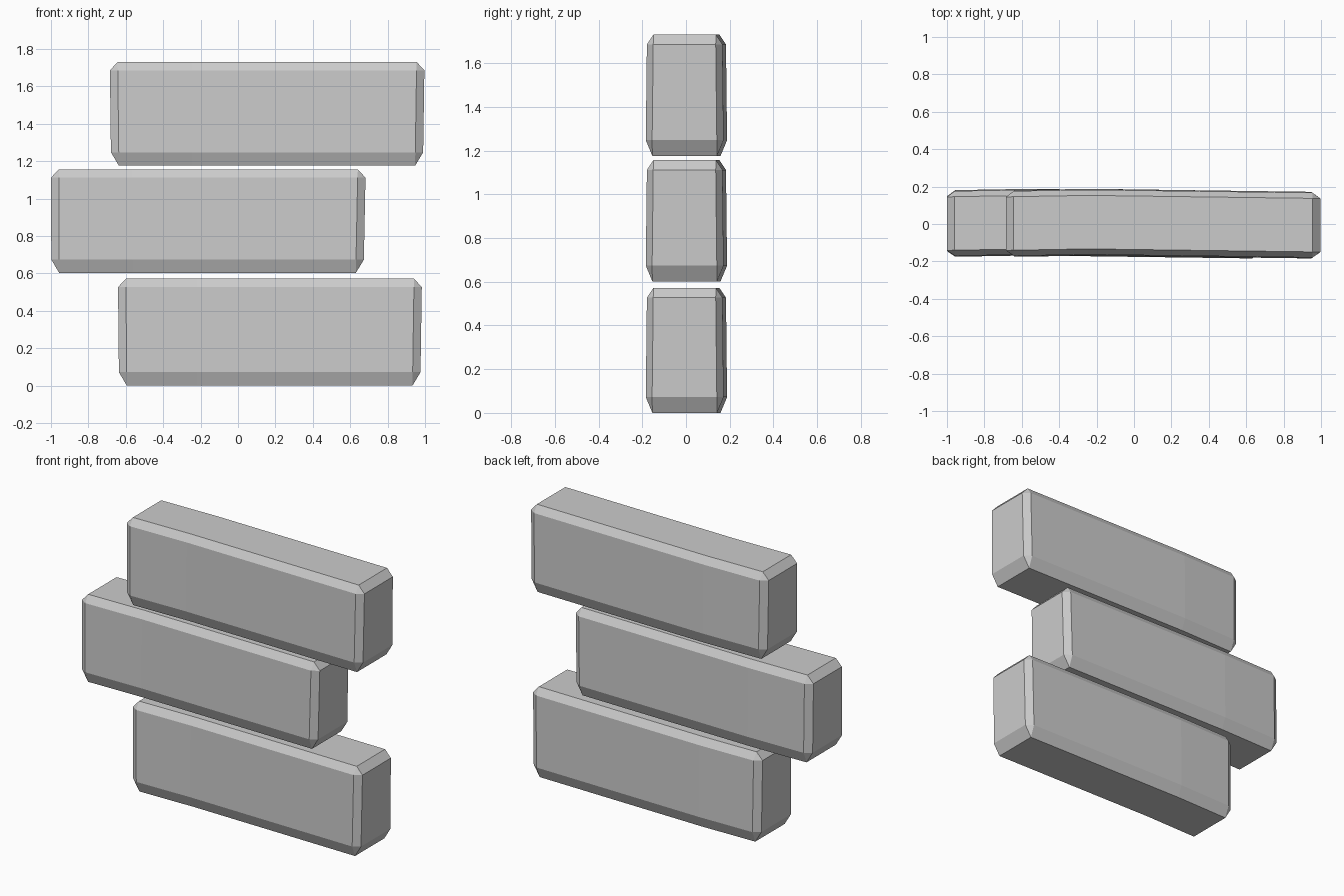
import bpy, bmesh

if "Cube" in bpy.data.objects:
    bpy.data.objects.remove(bpy.data.objects["Cube"])

CY, CT, CB, CX = 0.03, 0.045, 0.072, 0.042   # chamfers: side, top, bottom, ends


def ring(bm, x, yc, z0, z1, lean=0.0, cap=False):
    """Eight-point section; a cap collapses it to the end-face rectangle."""
    wt, wb = 0.173, 0.178                     # half depth, slightly wider at the base
    lo, hi = z0 + CB, z1 - CT
    if cap:
        b, t = wb - CY, wt - CY
        pts = [(-b, lo), (b, lo), (b, lo), (t, hi),
               (t, hi), (-t, hi), (-t, hi), (-b, lo)]
    else:
        pts = [(CY - wb, z0), (wb - CY, z0), (wb, lo), (wt, hi),
               (wt - CY, z1), (CY - wt, z1), (-wt, hi), (-wb, lo)]
    zm = (z0 + z1) / 2
    return [bm.verts.new((x + lean * (z - zm), yc + y, z)) for y, z in pts]


def brick(name, x0, x1, z0, z1, lean_left, lean_right):
    """Chamfered brick with a slight bend a quarter of the way along."""
    bm = bmesh.new()
    xm = x0 + 0.26 * (x1 - x0)
    rings = [ring(bm, x0, 0.002, z0, z1, lean_left, True),
             ring(bm, x0 + CX, 0.003, z0, z1, lean_left),
             ring(bm, xm, 0.010, z0, z1),
             ring(bm, x1 - CX, -0.006, z0, z1, lean_right),
             ring(bm, x1, -0.007, z0, z1, lean_right, True)]
    for a, b in zip(rings, rings[1:]):
        for i in range(8):
            j = (i + 1) % 8
            bm.faces.new((a[i], a[j], b[j], b[i]))
    bm.faces.new(rings[0])
    bm.faces.new(rings[-1])
    bmesh.ops.remove_doubles(bm, verts=bm.verts[:], dist=1e-5)
    bmesh.ops.recalc_face_normals(bm, faces=bm.faces[:])
    mesh = bpy.data.meshes.new(name)
    bm.to_mesh(mesh)
    bm.free()
    bpy.context.collection.objects.link(bpy.data.objects.new(name, mesh))


# Three staggered courses
brick("bottom_brick", -0.639, 0.979, 0.0, 0.572, -0.01, 0.015)
brick("middle_brick", -0.999, 0.677, 0.602, 1.157, -0.005, 0.02)
brick("top_brick", -0.682, 0.993, 1.176, 1.731, -0.012, 0.015)
